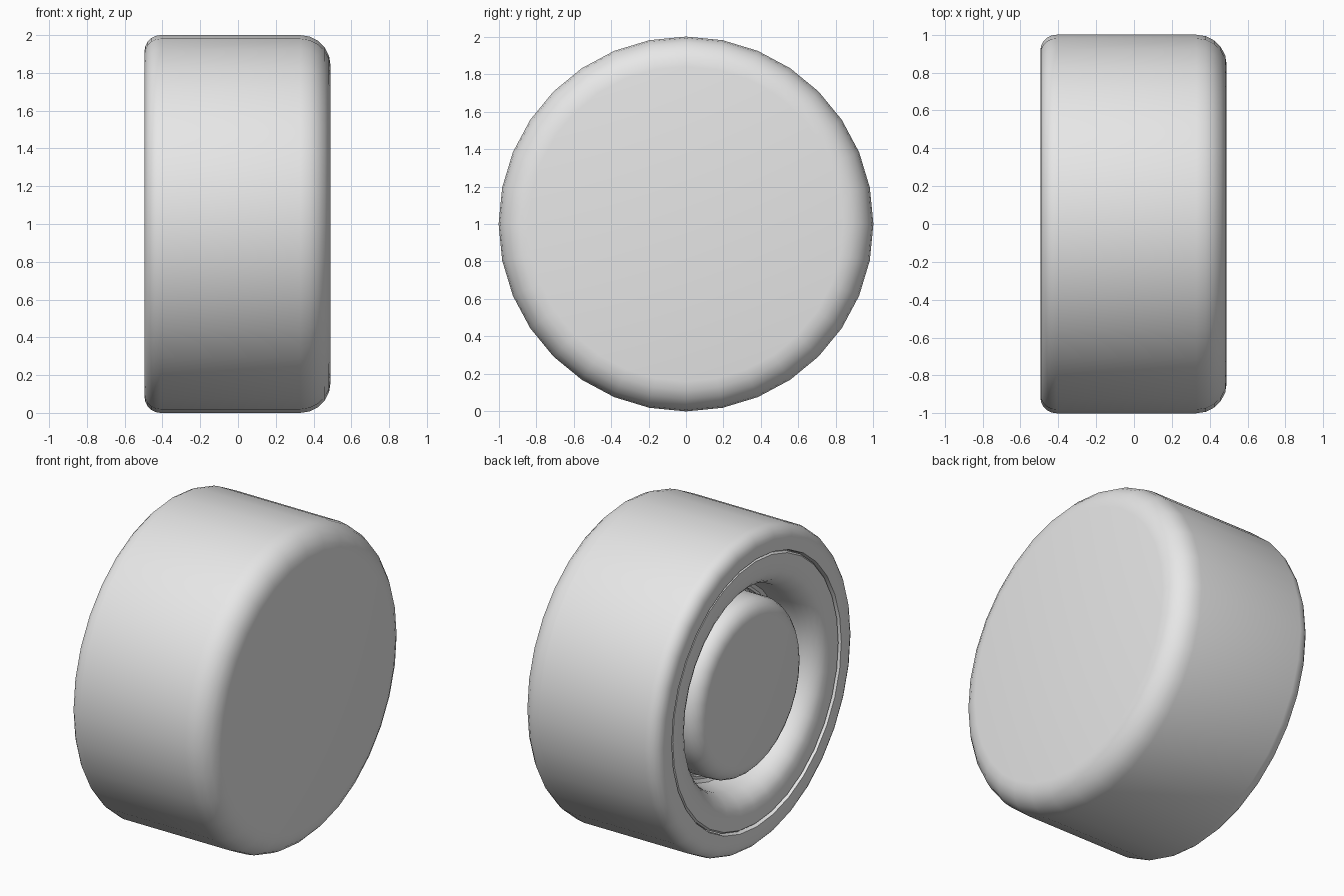
import bpy, bmesh
from math import pi, sin, cos, radians

cube = bpy.data.objects.get("Cube")
if cube:
    bpy.data.objects.remove(cube, do_unlink=True)

SEGMENTS = 32

grey = bpy.data.materials.new("plain grey")
grey.use_nodes = True
grey.diffuse_color = (0.8, 0.8, 0.8, 1)
grey.node_tree.nodes["Principled BSDF"].inputs["Base Color"].default_value = grey.diffuse_color


def arc(x, r, rx, rr, start, end, steps=5):
    """Points (x, radius) along an elliptical arc; angles in degrees from +x."""
    angles = [radians(start + (end - start) * i / steps) for i in range(steps + 1)]
    return [(x + rx * cos(a), r + rr * sin(a)) for a in angles]


def lathe(name, profile):
    """Turn a profile of (x, radius) points around the wheel axle."""
    bm = bmesh.new()
    rings = []
    for x, r in profile:
        if r == 0:
            rings.append([bm.verts.new((x, 0, 1))])
            continue
        rings.append([bm.verts.new((x, r * cos(2 * pi * i / SEGMENTS), 1 + r * sin(2 * pi * i / SEGMENTS)))
                      for i in range(SEGMENTS)])
    for a, b in zip(rings, rings[1:]):
        for i in range(SEGMENTS):
            j = (i + 1) % SEGMENTS
            quad = [a[i % len(a)], a[j % len(a)], b[j % len(b)], b[i % len(b)]]
            bm.faces.new(list(dict.fromkeys(quad)))
    bmesh.ops.recalc_face_normals(bm, faces=bm.faces)
    mesh = bpy.data.meshes.new(name)
    bm.to_mesh(mesh)
    bm.free()
    obj = bpy.data.objects.new(name, mesh)
    bpy.context.collection.objects.link(obj)
    mesh.materials.append(grey)
    bpy.ops.object.select_all(action='DESELECT')
    obj.select_set(True)
    bpy.context.view_layer.objects.active = obj
    bpy.ops.object.shade_smooth_by_angle(angle=radians(35))
    return obj


# Tyre: flat closed end on +x, soft shoulders, open seat for the rim on -x
lathe("tyre", [(0.49, 0)]
      + arc(0.33, 0.84, 0.16, 0.16, 0, 90)
      + arc(-0.41, 0.915, 0.085, 0.085, 90, 180)
      + [(-0.495, 0.85), (-0.475, 0.845), (-0.2, 0.845), (-0.2, 0)])

# Rim: narrow lip that rolls into a deep dish
lathe("rim", [(-0.15, 0.84), (-0.475, 0.84), (-0.488, 0.83), (-0.488, 0.77)]
      + arc(-0.33, 0.75, 0.155, 0.13, 180, 270, 6)
      + [(-0.24, 0.6), (-0.225, 0.58), (-0.225, 0.565), (-0.205, 0.56), (-0.205, 0.5), (-0.15, 0.5)])

# Hub: rounded boss in the middle of the dish
lathe("hub", [(-0.46, 0)]
      + arc(-0.36, 0.45, 0.1, 0.1, 180, 90)
      + [(-0.15, 0.55), (-0.15, 0)])
